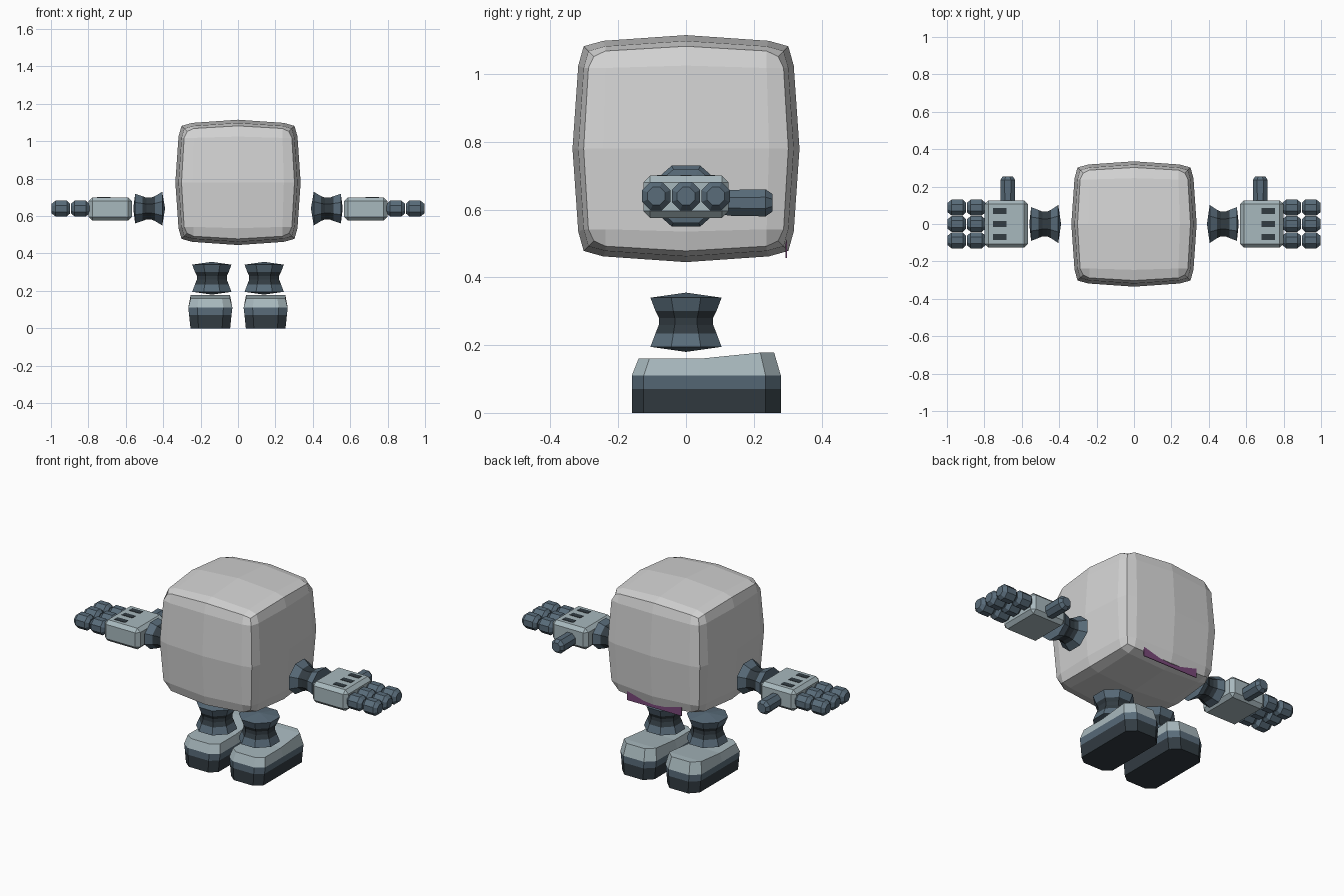
import bpy, bmesh, math
from mathutils import Matrix, Vector

if "Cube" in bpy.data.objects:
    bpy.data.objects.remove(bpy.data.objects["Cube"])


def material(name, rgb):
    m = bpy.data.materials.new(name)
    m.diffuse_color = (*rgb, 1)
    m.use_nodes = True
    m.node_tree.nodes["Principled BSDF"].inputs["Base Color"].default_value = m.diffuse_color
    return m


GREY = material("light_grey", (0.66, 0.66, 0.66))
PALE = material("pale_blue_grey", (0.39, 0.48, 0.51))
SLATE = material("slate", (0.10, 0.15, 0.195))
DARK = material("dark_slate", (0.032, 0.045, 0.055))
PURPLE = material("purple", (0.19, 0.065, 0.19))


def finish(name, bm, mats):
    bmesh.ops.remove_doubles(bm, verts=bm.verts, dist=1e-5)
    bmesh.ops.recalc_face_normals(bm, faces=bm.faces)
    me = bpy.data.meshes.new(name)
    bm.to_mesh(me)
    bm.free()
    for m in mats:
        me.materials.append(m)
    ob = bpy.data.objects.new(name, me)
    bpy.context.collection.objects.link(ob)
    return ob


def lathe(name, profile, axis, origin, scale, mats, bands=None, sides=8):
    """Faceted turned part: profile of (distance, radius) along an axis."""
    bm = bmesh.new()
    rot = Vector(axis).to_track_quat('Z', 'Y').to_matrix()
    k = 1 / math.cos(math.pi / sides)
    rings = []
    for t, r in profile:
        ring = []
        for i in range(sides):
            a = 2 * math.pi * (i + 0.5) / sides
            p = rot @ Vector((r * k * math.cos(a), r * k * math.sin(a), t))
            p = Vector([p[j] * scale[j] + origin[j] for j in range(3)])
            ring.append(bm.verts.new(p))
        rings.append(ring)
    for b in range(len(rings) - 1):
        for i in range(sides):
            j = (i + 1) % sides
            f = bm.faces.new((rings[b][i], rings[b][j], rings[b + 1][j], rings[b + 1][i]))
            f.material_index = bands[b] if bands else 0
    for ring, r in ((rings[0], profile[0][1]), (rings[-1], profile[-1][1])):
        if r > 0:
            bm.faces.new(ring)
    return finish(name, bm, mats)


def box(name, centre, size, mat, bevel=0):
    bm = bmesh.new()
    bmesh.ops.create_cube(bm, size=1, matrix=Matrix.Translation(centre) @ Matrix.Diagonal((*size, 1)))
    if bevel:
        bmesh.ops.bevel(bm, geom=bm.edges[:], offset=bevel, segments=1, affect='EDGES')
    return finish(name, bm, [mat])


# Body: bulged cube, each face a 4 x 4 grid
def body_point(idx):
    n2 = sum(abs(i) == 2 for i in idx)
    n1 = sum(abs(i) == 1 for i in idx)
    outer = {(1, 0): .335, (1, 1): .318, (1, 2): .302, (2, 0): .302, (2, 1): .288, (3, 0): .272}[(n2, n1)]
    inner = .245 if n1 == 1 and n2 == 1 else .238
    val = {0: 0, 1: inner, 2: outer}
    return Vector([math.copysign(val[abs(i)], i) for i in idx]) + Vector((0, 0, .78))


bm = bmesh.new()
for ax in range(3):
    for side in (-2, 2):
        for u in range(-2, 2):
            for v in range(-2, 2):
                quad = []
                for a, b in ((u, v), (u + 1, v), (u + 1, v + 1), (u, v + 1)):
                    idx = [a, b]
                    idx.insert(ax, side)
                    quad.append(bm.verts.new(body_point(idx)))
                bm.faces.new(quad)
finish("body", bm, [GREY])

# Thin flap under the body's edge
box("lower_flap", (0, .296, .50), (.36, .004, .085), PURPLE)


def boot(name, cx):
    plan = [(.070, -.16), (.118, -.125), (.118, .04), (.118, .235), (.068, .28)]
    levels = [(0, .9), (.07, .96), (.11, 1), (None, .89)]
    bm = bmesh.new()
    rings = []
    for z, k in levels:
        pts = []
        for x, y in plan:
            h = z
            if z is None:
                h = .16 if y < .1 else .178
                y = .06 + (y - .06) * .91
            pts.append((x * k, y, h))
        ring = pts + [(-x, y, h) for x, y, h in reversed(pts)]
        rings.append([bm.verts.new((x + cx, y, h)) for x, y, h in ring])
    n = len(rings[0])
    for b in range(3):
        for i in range(n):
            j = (i + 1) % n
            f = bm.faces.new((rings[b][i], rings[b][j], rings[b + 1][j], rings[b + 1][i]))
            f.material_index = (2, 1, 0)[b]
    for ring, m in ((rings[0], 2), (rings[-1], 0)):
        for i in range(4):
            f = bm.faces.new((ring[i], ring[i + 1], ring[n - 2 - i], ring[n - 1 - i]))
            f.material_index = m
    return finish(name, bm, [PALE, SLATE, DARK])


SEGMENT = [(0, .026), (.018, .042), (.078, .042), (.098, .026)]

for s, side in ((-1, "left"), (1, "right")):
    # Leg spool and boot
    lathe(side + "_leg", [(0, 0), (.015, .105), (.055, .09), (.08, .08), (.10, .08), (.12, .09), (.16, .105), (.175, 0)],
          (0, 0, 1), (s * .14, 0, .18), (1, 1, 1), [SLATE, DARK], [0, 0, 1, 1, 1, 0, 0])
    boot(side + "_boot", s * .148)

    # Arm spool
    lathe(side + "_arm", [(0, 0), (.015, .102), (.055, .075), (.075, .066), (.10, .066), (.12, .075), (.16, .09), (.17, 0)],
          (s, 0, 0), (s * .39, 0, .64), (1, 1, .88), [SLATE, DARK], [0, 0, 1, 1, 1, 0, 0])

    # Palm with knuckle marks
    box(side + "_palm", (s * .683, 0, .638), (.232, .252, .125), PALE, .02)
    for i in (-1, 0, 1):
        box(f"{side}_knuckle_mark_{i + 2}", (s * .718, i * .07, .7005), (.07, .032, .004), DARK)

        # Two-part fingers
        for part, x in (("base", .795), ("tip", .893)):
            lathe(f"{side}_finger_{i + 2}_{part}", SEGMENT, (s, 0, 0), (s * x, i * .088, .64),
                  (1, 1, 1), [SLATE])

    # Thumb
    lathe(side + "_thumb", [(0, .032), (.02, .038), (.13, .04), (.15, .026)], (0, 1, 0),
          (s * .675, .105, .62), (1, 1, 1), [SLATE])

# Centre the thumb-scaled parts exactly on the unit span
for ob in bpy.data.objects:
    if "_tip" in ob.name:
        for v in ob.data.vertices:
            v.co.x = max(-1, min(1, v.co.x * 1.005))
